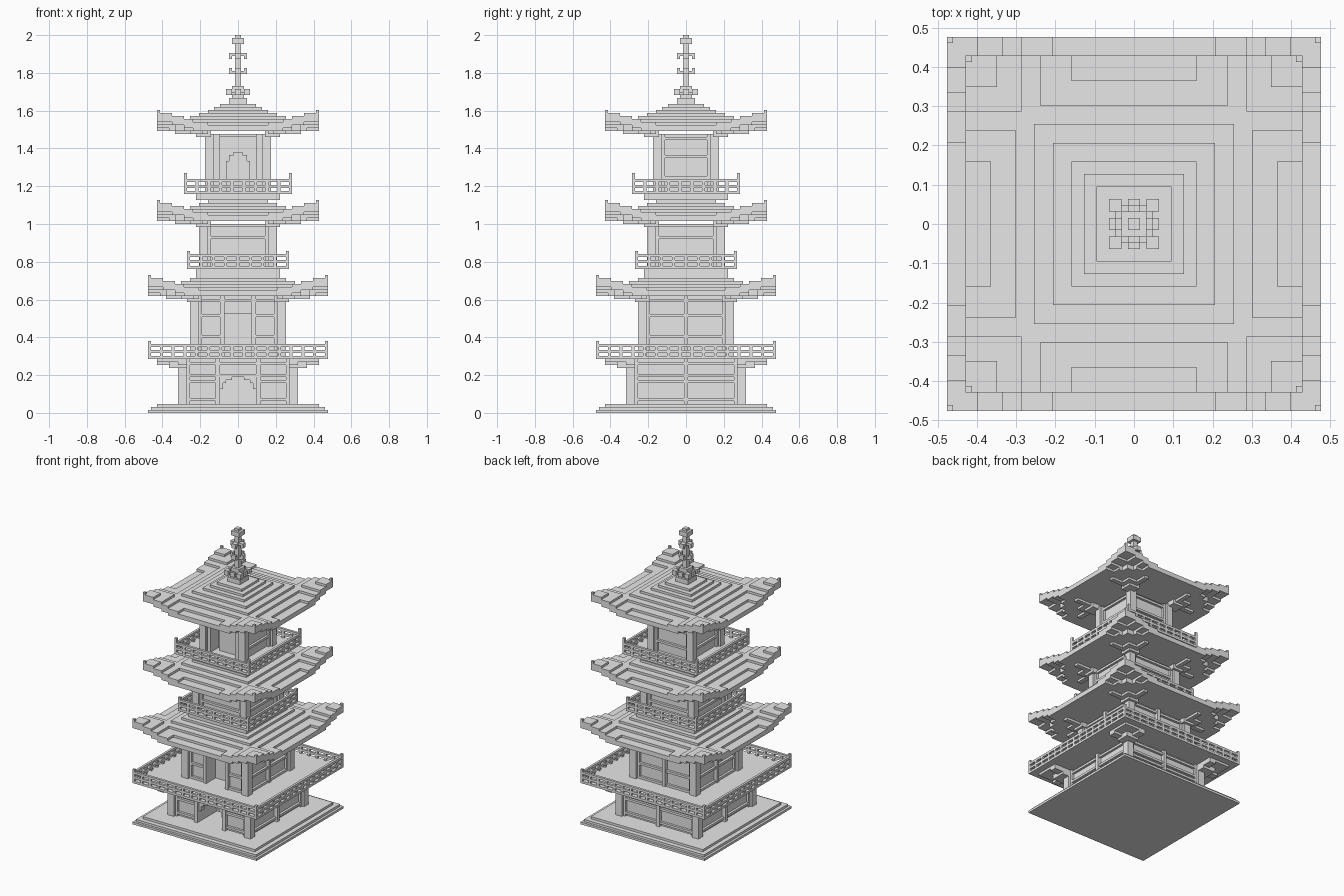
import bpy
import bmesh
from mathutils import Matrix, Vector

cube = bpy.data.objects.get("Cube")
if cube:
    bpy.data.objects.remove(cube)

U = 1 / 63  # one block

stone = bpy.data.materials.new("plain_grey")
stone.use_nodes = True
GREY = (0.8, 0.8, 0.8, 1)
stone.diffuse_color = GREY
stone.node_tree.nodes["Principled BSDF"].inputs["Base Color"].default_value = GREY


class Part:
    """Collects boxes, in block units, into one named object."""

    def __init__(self, name):
        self.name, self.bm = name, bmesh.new()

    def box(self, x0, x1, y0, y1, z0, z1, turn=0):
        lo, hi = Vector((x0, y0, z0)), Vector((x1, y1, z1))
        m = Matrix.Translation((lo + hi) / 2) @ Matrix.Diagonal((*(hi - lo), 1))
        spin = Matrix.Rotation(turn * 1.5707963, 4, 'Z')
        bmesh.ops.create_cube(self.bm, size=1, matrix=spin @ m)

    def slab(self, r, z0, z1):
        self.box(-r, r, -r, r, z0, z1)

    def around(self, *b):
        for k in range(4):
            self.box(*b, turn=k)

    def finish(self):
        bmesh.ops.scale(self.bm, vec=(U, U, U), verts=self.bm.verts)
        mesh = bpy.data.meshes.new(self.name)
        self.bm.to_mesh(mesh)
        self.bm.free()
        mesh.materials.append(stone)
        ob = bpy.data.objects.new(self.name, mesh)
        bpy.context.collection.objects.link(ob)


def storey(name, w, z0, z1, rails, centre_post, door=None):
    """Walls with corner posts, framed panels and an optional front doorway."""
    p = Part(name + "_walls")
    c = w - 2
    if door:
        half, top, depth = door
        p.box(-c, c, depth - c, c, z0, z1)
        p.box(-c, -half, -c, depth - c, z0, z1)
        p.box(half, c, -c, depth - c, z0, z1)
        p.box(-half, half, -c, depth - c, top, z1)
    else:
        p.slab(c, z0, z1)
    p.finish()

    f = Part(name + "_frames")
    f.around(-w, 3 - w, -w, 3 - w, z0, z1)
    for k in range(4):
        jamb = door[0] if door and k == 0 else 0
        for z in rails:
            if jamb and z < door[1]:
                f.box(-c, -jamb, -w + 1, -c, z, z + 1, k)
                f.box(jamb, c, -w + 1, -c, z, z + 1, k)
            else:
                f.box(-c, c, -w + 1, -c, z, z + 1, k)
        if jamb:
            for s in (-1, 1):
                x = s * (jamb + 0.75)
                f.box(x - 0.75, x + 0.75, -w + 0.5, -c, z0, z1, k)
        elif centre_post:
            f.box(-0.75, 0.75, -w + 0.5, -c, z0, z1, k)
        for s in (-1, 1):
            x = s * (w - 3.5)
            f.box(x - 0.5, x + 0.5, -w + 1, -c, z0, z1, k)
    f.finish()


def roof_column(x, y, grow):
    """Underside and top of the roof over one block, measured from the eave."""
    a, m = sorted((abs(x) - grow, abs(y) - grow), reverse=True)
    if a < 16:
        steps = sum(a < r for r in (13, 10, 8, 6))
        return -2, 3 + steps
    if m >= 26:
        return 1, 5
    if m >= 22:
        return 1, 4
    if m >= 18:
        return 0, 3
    if a >= 23 and m < 10:
        return -2, 0
    if a >= 19 and m < 15:
        return -2, 1
    return -1 if a >= 23 else -2, 2


def roof(name, z, grow):
    """Stepped roof with upswept corners; only exposed faces are made."""
    r = 27 + grow
    p = Part(name)
    cells = {(i, j): roof_column(i + .5, j + .5, grow)
             for i in range(-r, r) for j in range(-r, r)}

    def quad(*pts):
        p.bm.faces.new([p.bm.verts.new(q) for q in pts])

    for (i, j), (lo, hi) in cells.items():
        b, t, k, n = z + lo, z + hi, i + 1, j + 1
        quad((i, j, t), (k, j, t), (k, n, t), (i, n, t))
        quad((i, n, b), (k, n, b), (k, j, b), (i, j, b))
        sides = {(i, j - 1): ((i, j), (k, j)), (k, j): ((k, j), (k, n)),
                 (i, n): ((k, n), (i, n)), (i - 1, j): ((i, n), (i, j))}
        for near, (e0, e1) in sides.items():
            nlo, nhi = cells.get(near, (hi, hi))
            for s0, s1 in ((lo, min(hi, nlo)), (max(lo, nhi), hi)):
                if s0 < s1:
                    quad((*e0, z + s0), (*e1, z + s0), (*e1, z + s1), (*e0, z + s1))
    bmesh.ops.remove_doubles(p.bm, verts=p.bm.verts, dist=0.001)
    bmesh.ops.dissolve_limit(p.bm, angle_limit=0.01, verts=p.bm.verts, edges=p.bm.edges)
    p.finish()

    # diagonal brackets below the corners
    q = Part(name + "_brackets")
    g = 10 + grow
    q.around(g, g + 11, g, g + 2, z - 3, z - 1)
    q.around(g, g + 2, g, g + 11, z - 3, z - 1)
    q.around(g, g + 6, g, g + 6, z - 3, z - 1)
    q.around(g - 1, g + 4, g - 1, g + 4, z - 4, z - 2)
    q.around(g + 5, g + 11, g + 5, g + 11, z - 2, z)
    q.finish()


def balcony(name, r, z, rails, post_top):
    """Floor slab with a railing of bars and evenly spaced balusters."""
    p = Part(name + "_floor")
    p.slab(r, z, z + 1)
    p.finish()
    q = Part(name + "_railing")
    for h in rails:
        q.around(-r, r, -r, 1 - r, h, h + 1)
    q.around(-r, 1 - r, -r, 1 - r, z + 1, post_top)
    count = round(r / 2)
    for n in range(1, count):
        x = -r + 0.5 + n * (2 * r - 1) / count
        q.around(x - .5, x + .5, -r, 1 - r, z + 1, rails[-1])
    q.finish()


# stepped plinth
base = Part("plinth")
for n, r in enumerate((30, 29, 27)):
    base.slab(r, n, n + 1)
base.finish()

# storeys
storey("ground", 20, 3, 18, (4, 10, 12, 16), True, (6, 12, 12))
storey("first", 16, 19, 40, (19, 25, 32, 37), True, (4.5, 33, 5))
storey("second", 13, 47, 63, (52, 58, 62), False)
storey("third", 11, 73, 93, (78, 85, 91), False, (6, 92, 4))

# stepped shoulders of the ground doorway arch
arch = Part("ground_arch")
for s in (-1, 1):
    for x, z in ((6, 8), (5, 10), (3, 11)):
        arch.box(*sorted((s * 6.01, s * (x - 1))), -18.5, -16, z, 12)
arch.finish()

# arched door behind the porch columns of the top storey
door = Part("top_door")
door.box(-4, 4, -7, -5, 73, 84)
door.box(-3, 3, -7, -5, 84, 86)
door.box(-1.5, 1.5, -7, -5, 86, 87)
door.finish()

# balconies
balcony("lower_balcony", 30, 18, (20, 22), 24)
balcony("middle_balcony", 17, 48, (50, 52), 54)
balcony("upper_balcony", 18, 73, (75, 77), 80)
under = Part("balcony_supports")
under.slab(14, 71, 73)
under.slab(14, 45, 48)
under.around(17, 27, 17, 20, 16, 18)
under.around(17, 20, 17, 27, 16, 18)
under.around(20, 27, 20, 27, 17, 18)
under.around(17, 23, 17, 23, 15, 18)
under.finish()

# roofs
roof("lower_roof", 41, 3)
roof("middle_roof", 66, 0)
roof("upper_roof", 96, 0)

# finial with upturned plates
finial = Part("finial")
finial.slab(1, 103, 126)
finial.slab(3, 103, 105)
finial.slab(2, 105, 109)
for r, z, tip in ((4, 106, 2), (3, 113, 2), (3, 119, -1)):
    finial.box(-r, r, -1, 1, z, z + 1)
    finial.box(-1, 1, -r, r, z, z + 1)
    finial.around(r - 1, r, -1, 1, *sorted((z, z + tip)))
finial.around(2, 4, 2, 4, 106, 108)
finial.slab(3, 106, 107)
finial.slab(2, 123, 125)
finial.finish()
